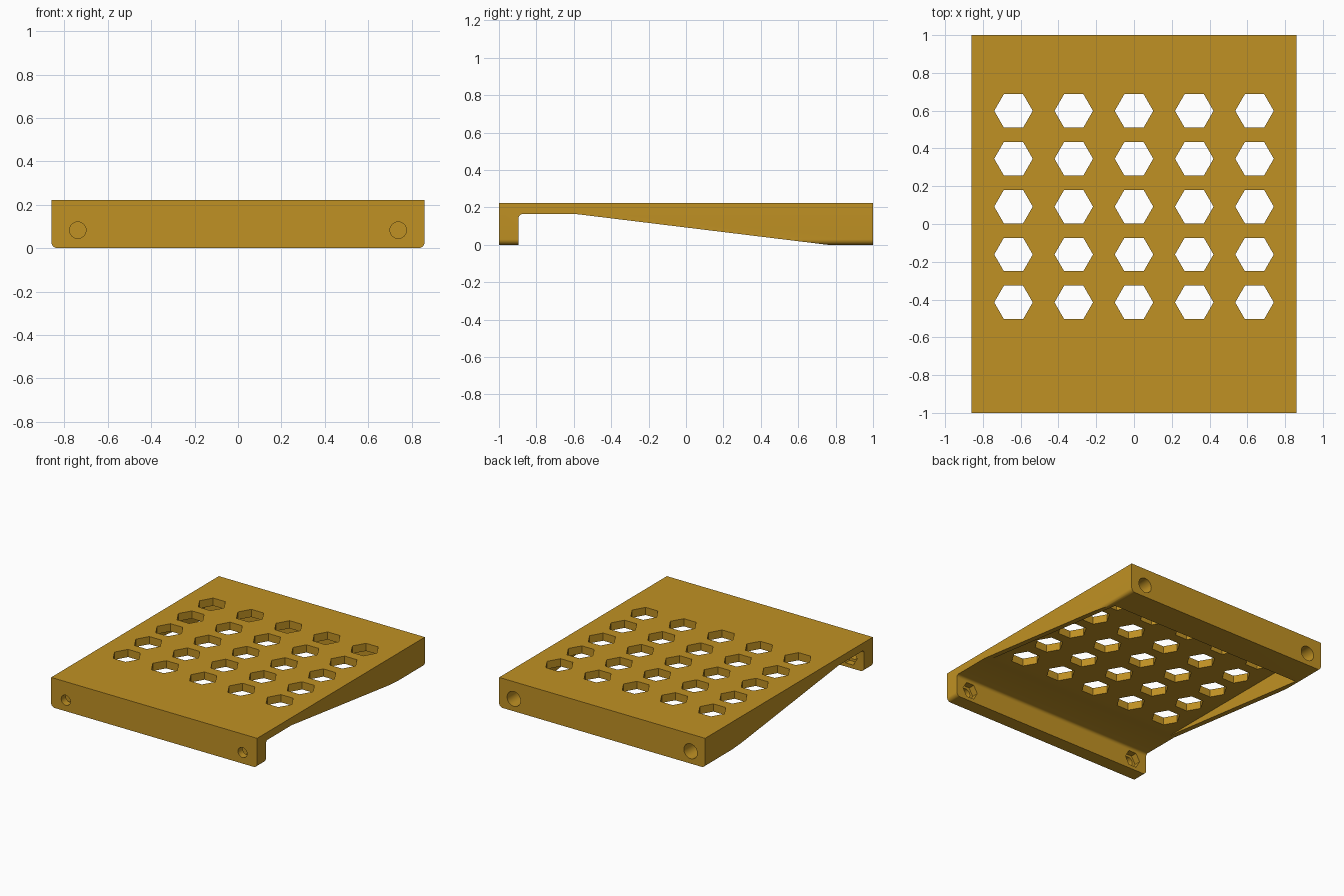
import bpy, bmesh, math
from mathutils import Matrix, Vector

if "Cube" in bpy.data.objects:
    bpy.data.objects.remove(bpy.data.objects["Cube"])

W, TOP, UNDER = 0.86, 0.223, 0.165   # half width, top height, underside of the deck


def prism(name, pts, origin, u, v, depth):
    """Extrude a 2D outline (in axes u, v) along u x v by depth."""
    u, v, o = Vector(u), Vector(v), Vector(origin)
    bm = bmesh.new()
    face = bm.faces.new([bm.verts.new(o + u * a + v * b) for a, b in pts])
    ext = bmesh.ops.extrude_face_region(bm, geom=[face])
    bmesh.ops.translate(bm, vec=u.cross(v) * depth,
                        verts=[g for g in ext["geom"] if isinstance(g, bmesh.types.BMVert)])
    bmesh.ops.recalc_face_normals(bm, faces=bm.faces[:])
    me = bpy.data.meshes.new(name)
    bm.to_mesh(me)
    bm.free()
    ob = bpy.data.objects.new(name, me)
    bpy.context.collection.objects.link(ob)
    return ob


def arc(cx, cy, r, a0, a1, n=8):
    return [(cx + r * math.cos(math.radians(a0 + (a1 - a0) * i / n)),
             cy + r * math.sin(math.radians(a0 + (a1 - a0) * i / n))) for i in range(n + 1)]


def ngon(r, n):
    return [(r * math.cos(2 * math.pi * i / n), r * math.sin(2 * math.pi * i / n))
            for i in range(n)]


X, Y, Z = (1, 0, 0), (0, 1, 0), (0, 0, 1)
NX = (-1, 0, 0)

# Solid tray block with rounded lower long edges
R = 0.03
outline = ([(-W, TOP)] + arc(-W + R, R, R, 180, 270) + arc(W - R, R, R, 270, 360) + [(W, TOP)])
tray = prism("stand_tray", outline, (0, 1, 0), X, Z, 2.0)   # x cross z points to -y

cutters = []

# Sloping cut under the sides, with a filleted corner behind the front lip
f = 0.022
slope = [(-0.895, -0.1)] + arc(-0.895 + f, UNDER - f, f, 180, 90, 6) + \
        [(-0.59, UNDER), (0.76, 0.0), (0.76, -0.1)]
cutters.append(prism("slope_cutter", slope, (-1.2, 0, 0), Y, Z, 2.4))

# Hollow between the thin side walls
cw = 0.82
cutters.append(prism("hollow_cutter", [(-cw, -0.6), (cw, -0.6), (cw, 0.77), (-cw, 0.77)],
                     (0, 0, -0.1), X, Y, UNDER + 0.1))

# Grid of hexagonal vent holes
for i in range(5):
    for j in range(5):
        cutters.append(prism("vent_cutter", ngon(0.102, 6),
                             (-0.638 + 0.319 * i, -0.415 + 0.2535 * j, -0.1), X, Y, 0.5))

# Front screw holes, nut pockets inside the lip, blind holes in the back
for s in (-1, 1):
    x, z = s * 0.738, 0.083
    cutters.append(prism("screw_cutter", ngon(0.038, 32), (x, -0.85, z), X, Z, 0.3))
    cutters.append(prism("nut_cutter", ngon(0.064, 6), (x, -0.85, z), X, Z, 0.095))
    cutters.append(prism("back_hole_cutter", ngon(0.056, 32), (x, 1.1, z + 0.01), X, Z, 0.25))

bpy.context.view_layer.objects.active = tray
for c in cutters:
    mod = tray.modifiers.new("cut", 'BOOLEAN')
    mod.operation, mod.solver, mod.object = 'DIFFERENCE', 'EXACT', c
    bpy.ops.object.modifier_apply(modifier=mod.name)
    bpy.data.objects.remove(c, do_unlink=True)

# Single flat colour
gold = bpy.data.materials.new("golden_yellow")
gold.diffuse_color = (0.53, 0.285, 0.017, 1)
gold.use_nodes = True
gold.node_tree.nodes["Principled BSDF"].inputs["Base Color"].default_value = gold.diffuse_color
tray.data.materials.clear()
tray.data.materials.append(gold)
for p in tray.data.polygons:
    p.material_index = 0

bpy.ops.object.select_all(action='DESELECT')
tray.select_set(True)
bpy.ops.object.shade_smooth_by_angle(angle=math.radians(30))
